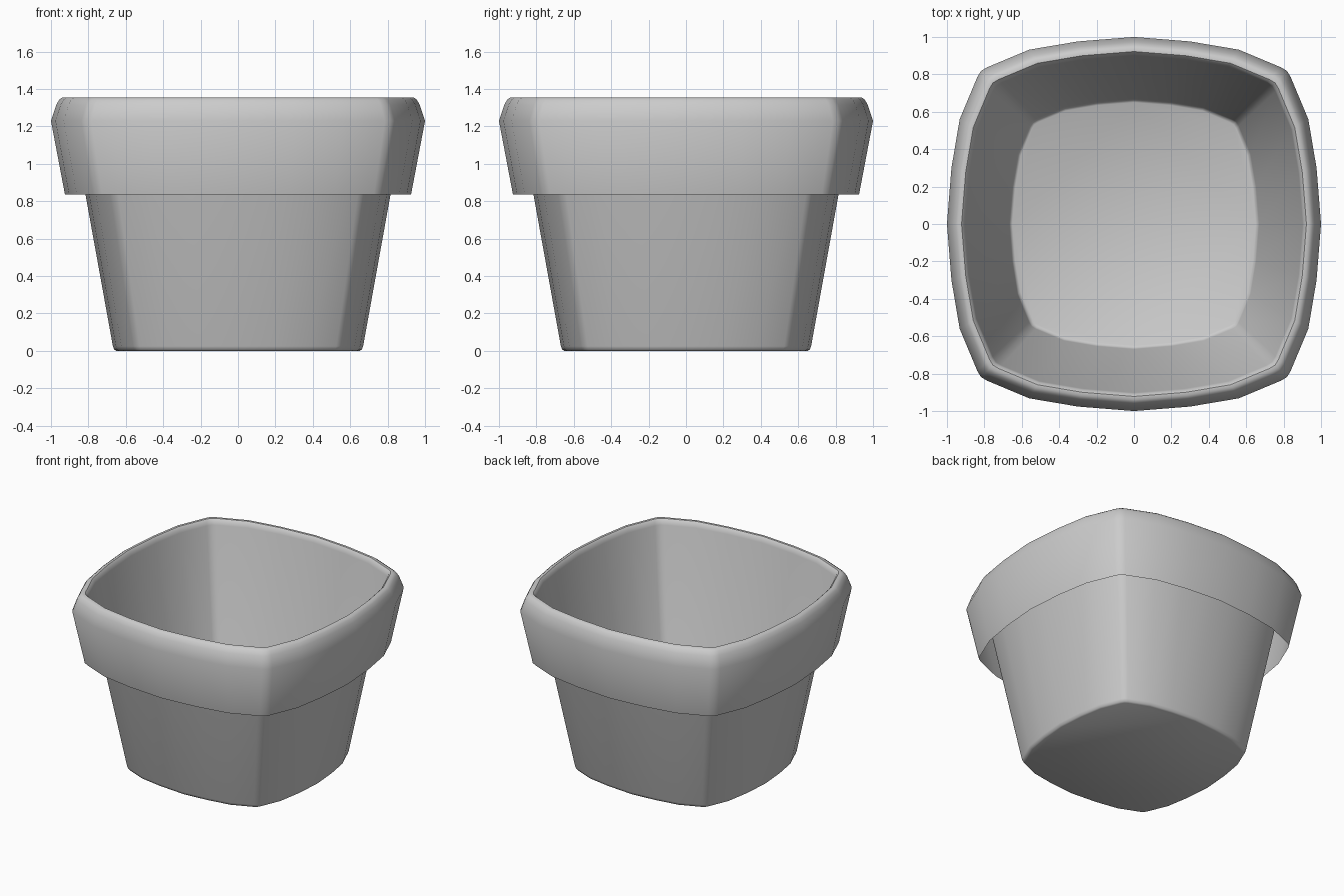
import bpy, bmesh, math

if "Cube" in bpy.data.objects:
    bpy.data.objects.remove(bpy.data.objects["Cube"])

# Unit outline: bulged square with tight corners, one quarter turned four times
QUARTER = [(1.0, 0.0), (0.976, 0.30), (0.932, 0.56), (0.838, 0.785),
           (0.818, 0.818), (0.785, 0.838), (0.56, 0.932), (0.30, 0.976)]
outline = []
for k in range(4):
    c, s = round(math.cos(k * math.pi / 2)), round(math.sin(k * math.pi / 2))
    outline += [(x * c - y * s, x * s + y * c) for x, y in QUARTER]

# Wall profile (half width, height): base, wall, rolled rim, hanging skirt
PROFILE = [(0.65, 0.0), (0.662, 0.007), (0.669, 0.025), (0.902, 1.315),
           (0.909, 1.342), (0.922, 1.355), (0.940, 1.355), (0.957, 1.342),
           (0.972, 1.315), (1.0, 1.23), (0.925, 0.835)]

# Pot: thin shell lofted through scaled outlines
bm = bmesh.new()
rings = [[bm.verts.new((x * r, y * r, z)) for x, y in outline] for r, z in PROFILE]
n = len(outline)
for a, b in zip(rings, rings[1:]):
    for i in range(n):
        j = (i + 1) % n
        bm.faces.new((a[i], a[j], b[j], b[i]))

# Floor
bm.faces.new(list(reversed(rings[0])))

mesh = bpy.data.meshes.new("plant_pot")
bm.to_mesh(mesh)
bm.free()
pot = bpy.data.objects.new("plant_pot", mesh)
bpy.context.collection.objects.link(pot)
bpy.context.view_layer.objects.active = pot
pot.select_set(True)
bpy.ops.object.shade_smooth_by_angle(angle=math.radians(40))
